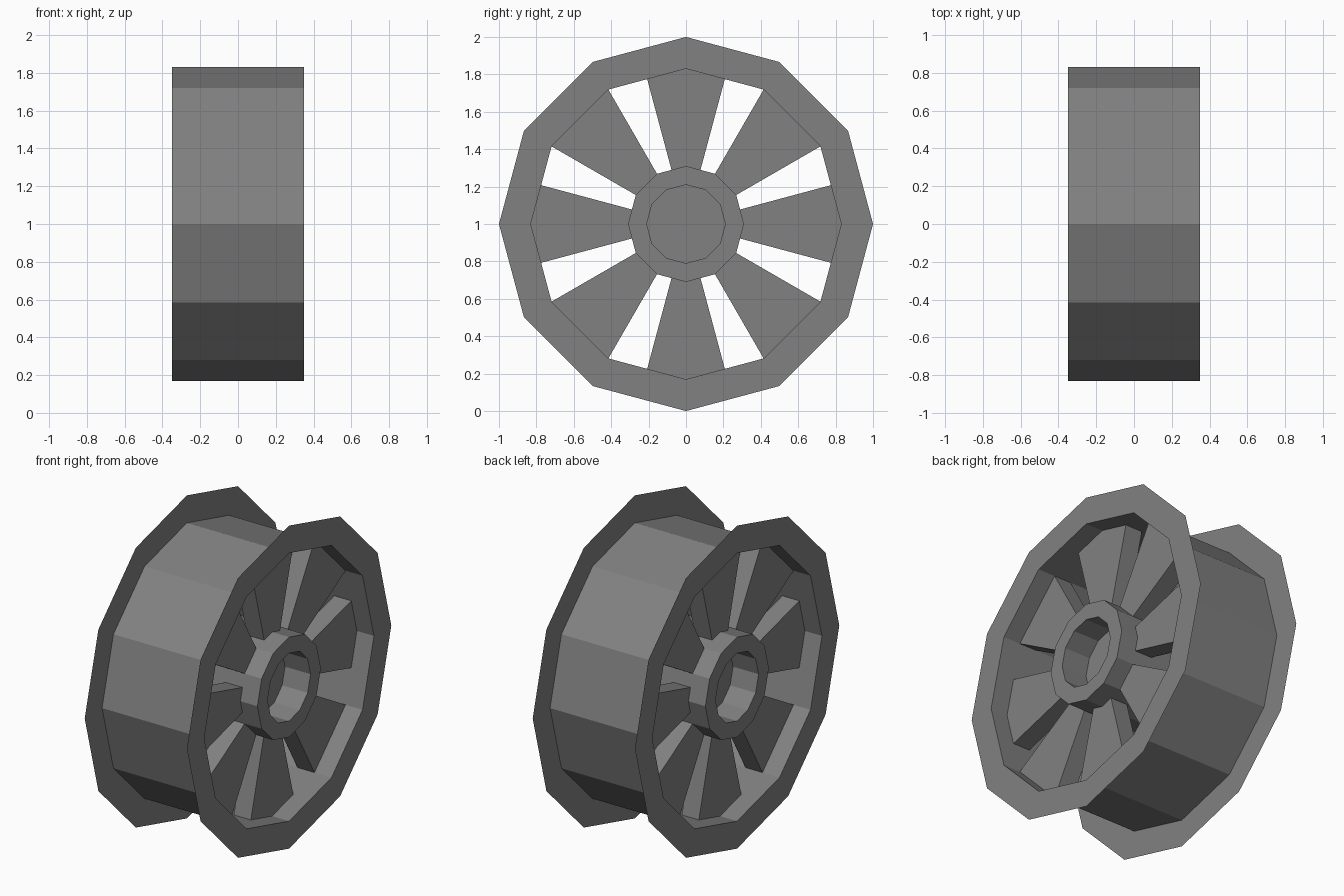
import bpy, bmesh, math

if "Cube" in bpy.data.objects:
    bpy.data.objects.remove(bpy.data.objects["Cube"])

N = 12                 # sides of every ring
RIM, HUB, BORE, FLANGE = 0.83, 0.31, 0.21, 1.0
HALF = 0.35            # half width of the wheel

grey = bpy.data.materials.new("grey metal")
grey.diffuse_color = (0.22, 0.22, 0.22, 1)
grey.use_nodes = True
grey.node_tree.nodes["Principled BSDF"].inputs["Base Color"].default_value = grey.diffuse_color


def point(x, r, deg):
    """Point on the circle around the x axle."""
    a = math.radians(deg)
    return (x, r * math.cos(a), 1 + r * math.sin(a))


def finish(name, bm, solid=True):
    if solid:
        bmesh.ops.recalc_face_normals(bm, faces=bm.faces)
    mesh = bpy.data.meshes.new(name)
    bm.to_mesh(mesh)
    bm.free()
    mesh.materials.append(grey)
    bpy.context.collection.objects.link(bpy.data.objects.new(name, mesh))


def lathe(name, profile, capped=False):
    """Turn a profile of (x, radius) points around the axle."""
    bm = bmesh.new()
    rings = [[bm.verts.new(point(x, r, i * 360 / N)) for i in range(N)]
             for x, r in profile]
    for a, b in zip(rings, rings[1:]):
        for i in range(N):
            j = (i + 1) % N
            bm.faces.new((a[i], a[j], b[j], b[i]))
    if capped:
        bm.faces.new(rings[0])
        bm.faces.new(rings[-1])
    finish(name, bm)


def spoke(name, x0, x1, outline):
    """Wedge between hub and rim; outline holds (radius, degrees)."""
    bm = bmesh.new()
    a = [bm.verts.new(point(x0, r, d)) for r, d in outline]
    b = [bm.verts.new(point(x1, r, d)) for r, d in outline]
    bm.faces.new(a)
    bm.faces.new(b)
    for i in range(len(a)):
        j = (i + 1) % len(a)
        bm.faces.new((a[i], a[j], b[j], b[i]))
    finish(name, bm)


# Thin rim barrel with a flat flange on each edge
lathe("rim", [(-HALF, FLANGE), (-HALF, RIM), (HALF, RIM), (HALF, FLANGE)])

# Hub with a blind bore in each end
lathe("hub", [(-HALF / 2, BORE), (-HALF, BORE), (-HALF, HUB),
              (HALF, HUB), (HALF, BORE), (HALF / 2, BORE)], capped=True)

# Two sets of eight spokes: straight ones span two half sides, diagonal ones a full side
mid = math.cos(math.pi / N)    # radius factor at the middle of a side
for side, s in (("right", 1), ("left", -1)):
    for k in range(8):
        c = k * 45
        if k % 2:
            outline = [(HUB, c - 15), (RIM, c - 15), (RIM, c + 15), (HUB, c + 15)]
        else:
            outline = [(HUB * mid, c - 15), (RIM * mid, c - 15), (RIM, c),
                       (RIM * mid, c + 15), (HUB * mid, c + 15), (HUB, c)]
        spoke(f"{side}_spoke_{k + 1}", s * HALF / 3, s * HALF * 2 / 3, outline)
